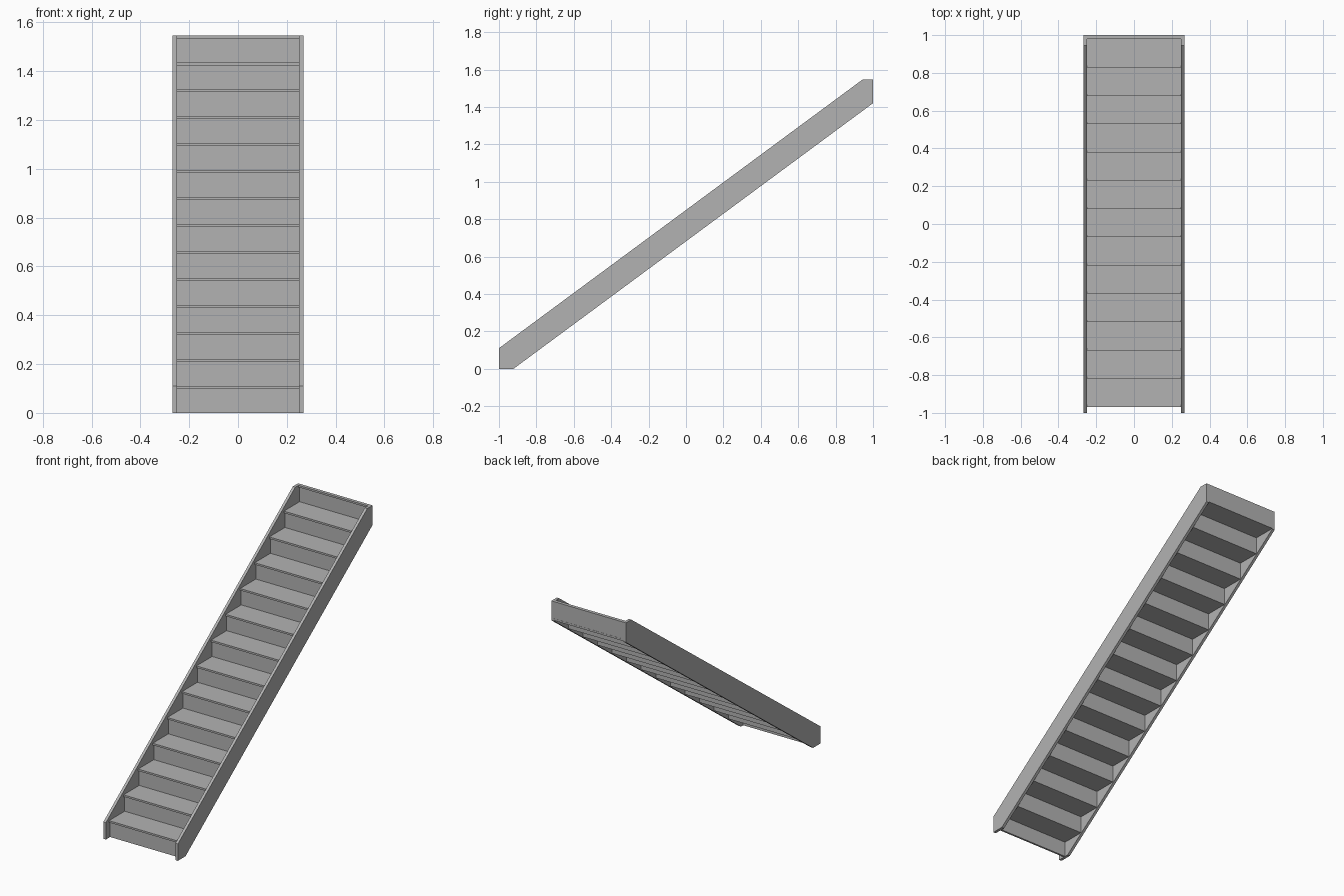
import bpy
import bmesh

STEPS = 14
RISE, GOING = 0.1105, 0.1497
FIRST_NOSING = -0.968
HALF_WIDTH = 0.25        # clear width between the stringers
OUTER = 0.268            # outside face of the stringers
BOARD = 0.012            # tread and riser thickness
SETBACK = 0.011          # nosing overhang
TOP = STEPS * RISE

if "Cube" in bpy.data.objects:
    bpy.data.objects.remove(bpy.data.objects["Cube"], do_unlink=True)

grey = bpy.data.materials.new("plain grey")
grey.use_nodes = True
colour = (0.45, 0.45, 0.45, 1)
grey.diffuse_color = colour
grey.node_tree.nodes["Principled BSDF"].inputs["Base Color"].default_value = colour


def extrude_profile(name, profile, x0, x1):
    """Extrude a (y, z) outline from x0 to x1."""
    bm = bmesh.new()
    face = bm.faces.new([bm.verts.new((x0, y, z)) for y, z in profile])
    made = bmesh.ops.extrude_face_region(bm, geom=[face])["geom"]
    verts = [g for g in made if isinstance(g, bmesh.types.BMVert)]
    bmesh.ops.translate(bm, verts=verts, vec=(x1 - x0, 0, 0))
    bmesh.ops.recalc_face_normals(bm, faces=bm.faces)
    mesh = bpy.data.meshes.new(name)
    bm.to_mesh(mesh)
    bm.free()
    mesh.materials.append(grey)
    obj = bpy.data.objects.new(name, mesh)
    bpy.context.collection.objects.link(obj)
    return obj


def board(name, y0, y1, z0, z1):
    outline = [(y0, z0), (y1, z0), (y1, z1), (y0, z1)]
    return extrude_profile(name, outline, -HALF_WIDTH, HALF_WIDTH)


# Sloping side boards, cut plumb and level at both ends
stringer = [(-1, 0), (-1, 0.11), (0.945, TOP), (1, TOP), (1, 1.42), (-0.922, 0)]
extrude_profile("left_stringer", stringer, HALF_WIDTH, OUTER)
extrude_profile("right_stringer", stringer, -OUTER, -HALF_WIDTH)

# Steps: each riser stands on the tread below and carries a tread with a nosing
for i in range(STEPS):
    nosing = FIRST_NOSING + i * GOING
    top = (i + 1) * RISE
    front = nosing + SETBACK
    last = i == STEPS - 1
    back = 1 if last else front + GOING + BOARD
    bottom = max(0, i * RISE - BOARD)
    board(f"riser_{i + 1}", front, 1 if last else front + BOARD, bottom, top - BOARD)
    board(f"tread_{i + 1}", nosing, back, top - BOARD, top)
